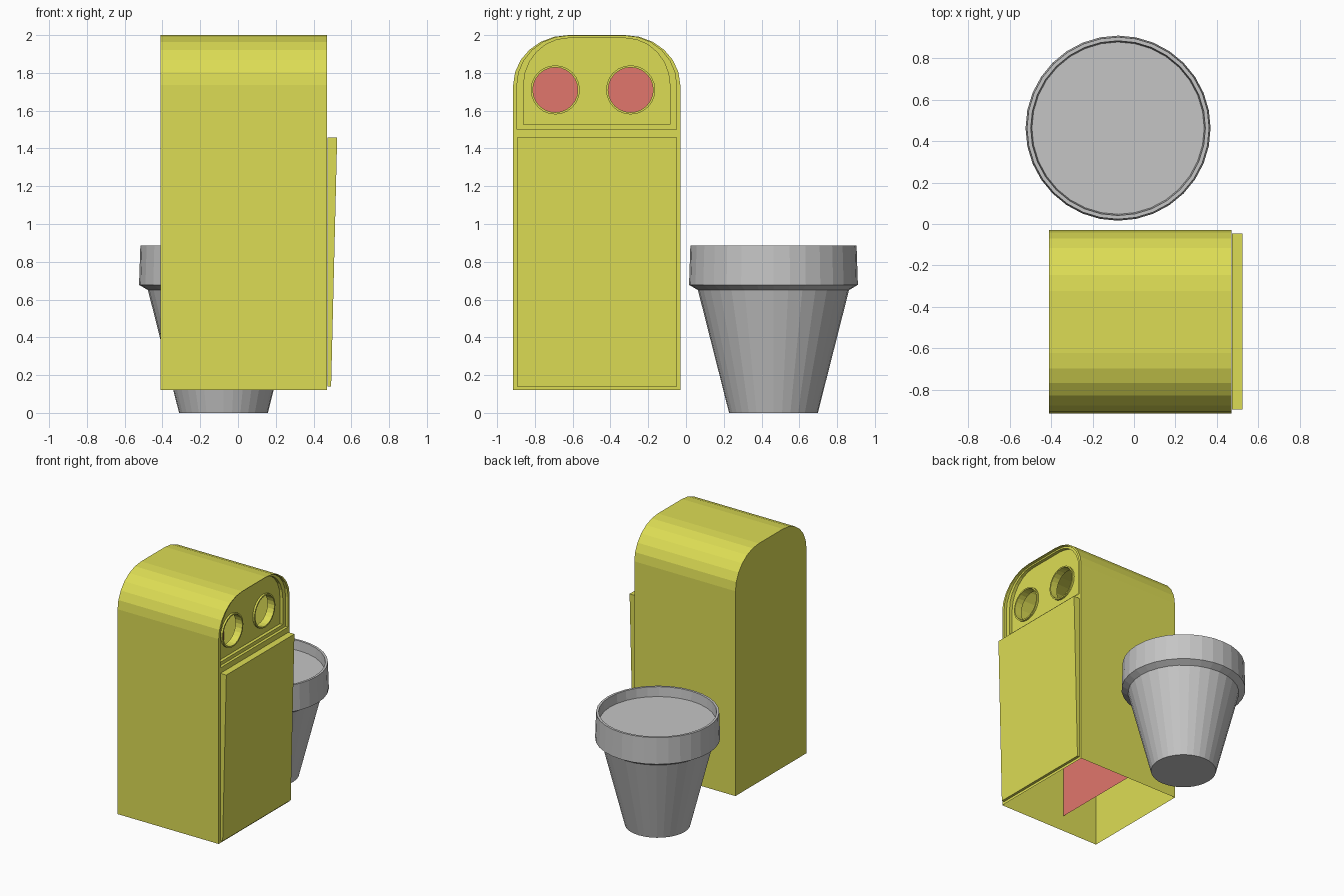
import bpy, bmesh, math

if "Cube" in bpy.data.objects:
    bpy.data.objects.remove(bpy.data.objects["Cube"])


def material(name, rgb):
    m = bpy.data.materials.new(name)
    m.diffuse_color = (*rgb, 1)
    m.use_nodes = True
    m.node_tree.nodes["Principled BSDF"].inputs["Base Color"].default_value = m.diffuse_color
    return m


YELLOW = material("yellow plastic", (0.72, 0.72, 0.09))
RED = material("red lining", (0.75, 0.18, 0.15))
GREY = material("grey clay", (0.56, 0.56, 0.56))


def finish(name, bm, mat):
    bmesh.ops.remove_doubles(bm, verts=bm.verts, dist=0.0004)
    bmesh.ops.recalc_face_normals(bm, faces=bm.faces)
    me = bpy.data.meshes.new(name)
    bm.to_mesh(me)
    bm.free()
    me.materials.append(mat)
    ob = bpy.data.objects.new(name, me)
    bpy.context.collection.objects.link(ob)
    return ob


CY, HALF, SPRING, TOP = -0.4725, 0.4425, 1.735, 2.0


def arch(bottom, side=0.0, top=0.0, n=6):
    """Outline (y, z) with a flat top and rounded shoulders."""
    flat = 0.15
    ry, rz = HALF - side - flat, TOP - SPRING - top
    right = [(flat + ry * math.cos(a), SPRING + rz * math.sin(a))
             for a in (math.pi / 2 * i / n for i in range(n + 1))]
    right = [(HALF - side, bottom)] + right
    return [(CY + y, z) for y, z in right] + [(CY - y, z) for y, z in reversed(right)]


def circle(y, z, r, n=24):
    return [(y + r * math.cos(2 * math.pi * i / n), z + r * math.sin(2 * math.pi * i / n))
            for i in range(n)]


def at_x(points, x):
    return [(x, y, z) for y, z in points]


def skin(bm, rings, skip=()):
    """Join closed rings of equal count with quads."""
    vs = [[bm.verts.new(p) for p in r] for r in rings]
    n = len(vs[0])
    for a, b in zip(vs, vs[1:]):
        for i in range(n):
            if i not in skip:
                bm.faces.new((a[i], a[(i + 1) % n], b[(i + 1) % n], b[i]))
    return vs


def fill(bm, loops):
    """Flat wall from an outer loop and hole loops."""
    edges = []
    for loop in loops:
        v = [bm.verts.new(p) for p in loop]
        edges += [bm.edges.new((v[i], v[(i + 1) % len(v)])) for i in range(len(v))]
    bmesh.ops.triangle_fill(bm, edges=edges, use_beauty=True)


# Bin shell, open at the bottom
BACK, FRONT = -0.41, 0.472
bm = bmesh.new()
outer = arch(0.12)
shell = skin(bm, [at_x(outer, BACK), at_x(outer, FRONT)], skip=(len(outer) - 1,))
bm.faces.new(shell[0])

# Front wall with a stepped recess around the two round openings
step1, step2 = arch(1.50, 0.02, 0.004), arch(1.527, 0.055, 0.016)
fill(bm, [at_x(outer, FRONT), at_x(step1, FRONT)])
skin(bm, [at_x(step1, FRONT), at_x(step1, 0.45), at_x(step2, 0.45), at_x(step2, 0.425)])
holes = [(-0.692, 1.71), (-0.293, 1.71)]
fill(bm, [at_x(step2, 0.425)] + [at_x(circle(y, z, 0.13), 0.425) for y, z in holes])
for y, z in holes:
    big, small = circle(y, z, 0.13), circle(y, z, 0.119)
    skin(bm, [at_x(big, 0.425), at_x(big, 0.44), at_x(small, 0.44), at_x(small, 0.38)])
finish("bin_body", bm, YELLOW)

# Wedge-shaped front door
bm = bmesh.new()
y0, y1, z0, z1 = -0.895, -0.047, 0.14, 1.458
vs = skin(bm, [[(0.473, y0, z0), (0.473, y1, z0), (0.473, y1, z1), (0.473, y0, z1)],
               [(0.493, y0, z0), (0.493, y1, z0), (0.525, y1, z1), (0.525, y0, z1)]])
bm.faces.new(vs[0])
bm.faces.new(vs[1])
finish("bin_door", bm, YELLOW)

# Red divider seen through the openings
bm = bmesh.new()
bm.faces.new([bm.verts.new(p) for p in at_x(arch(0.24, 0.004, 0.004), -0.10)])
bm.normal_update()
ob = finish("inner_divider", bm, RED)
if ob.data.polygons[0].normal.x < 0:
    ob.data.flip_normals()

# Flower pot: turned profile (radius, height) ending at the filled top
profile = [(0.235, 0.0), (0.40, 0.65), (0.447, 0.678), (0.44, 0.885),
           (0.422, 0.885), (0.416, 0.81)]
bm = bmesh.new()
rings = [[(x - 0.077, y, z) for x, y in circle(0, 0.463, r, 32)] for r, z in profile]
vs = skin(bm, rings)
bm.faces.new(vs[0])
bm.faces.new(vs[-1])
finish("flower_pot", bm, GREY)
